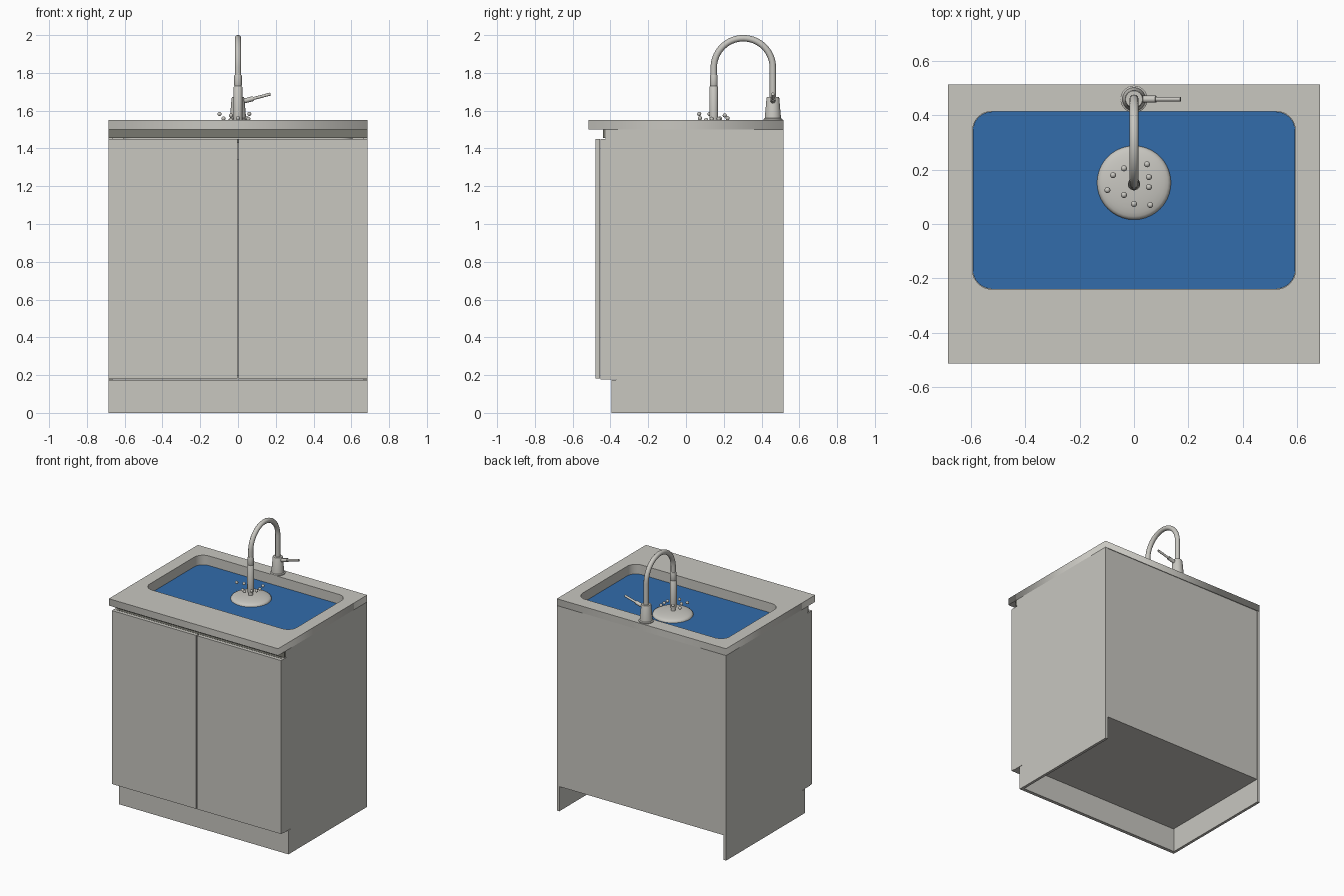
import bpy, bmesh, math
from mathutils import Vector

if "Cube" in bpy.data.objects:
    bpy.data.objects.remove(bpy.data.objects["Cube"], do_unlink=True)


def material(name, rgb):
    m = bpy.data.materials.new(name)
    m.use_nodes = True
    m.diffuse_color = (*rgb, 1)
    m.node_tree.nodes["Principled BSDF"].inputs["Base Color"].default_value = (*rgb, 1)
    return m


GREY = material("warm grey", (0.58, 0.57, 0.53))
DARK = material("shadow grey", (0.19, 0.19, 0.16))
BLUE = material("water blue", (0.032, 0.15, 0.41))

W = 0.685       # half width of the unit
BACK = 0.515    # rear edge of the unit


def add_object(name, bm, mat, smooth=False):
    bmesh.ops.recalc_face_normals(bm, faces=bm.faces)
    me = bpy.data.meshes.new(name)
    bm.to_mesh(me)
    bm.free()
    me.materials.append(mat)
    ob = bpy.data.objects.new(name, me)
    bpy.context.collection.objects.link(ob)
    if smooth:
        shade(ob)
    return ob


def shade(ob):
    bpy.ops.object.select_all(action="DESELECT")
    ob.select_set(True)
    bpy.context.view_layer.objects.active = ob
    bpy.ops.object.shade_smooth_by_angle(angle=math.radians(40))


def box(name, x, y, z, mat=GREY):
    bm = bmesh.new()
    bmesh.ops.create_cube(bm, size=1)
    for v in bm.verts:
        v.co = [lo + (c + 0.5) * (hi - lo) for c, (lo, hi) in zip(v.co, (x, y, z))]
    return add_object(name, bm, mat)


def lathe(name, profile, centre, mat=GREY, steps=32):
    """Spin a (radius, height) profile about a vertical axis."""
    bm = bmesh.new()
    vs = [bm.verts.new((r, 0, z)) for r, z in profile]
    es = [bm.edges.new(pair) for pair in zip(vs, vs[1:])]
    bmesh.ops.spin(bm, geom=vs + es, axis=(0, 0, 1), cent=(0, 0, 0),
                   angle=math.tau, steps=steps)
    bmesh.ops.remove_doubles(bm, verts=bm.verts, dist=1e-5)
    ob = add_object(name, bm, mat, True)
    ob.location = (*centre, 0)
    return ob


def curve_mesh(name, cu, mat, smooth=False):
    temp = bpy.data.objects.new("temp_curve", cu)
    bpy.context.collection.objects.link(temp)
    dg = bpy.context.evaluated_depsgraph_get()
    me = bpy.data.meshes.new_from_object(temp.evaluated_get(dg))
    bpy.data.objects.remove(temp, do_unlink=True)
    bm = bmesh.new()
    bm.from_mesh(me)
    bmesh.ops.remove_doubles(bm, verts=bm.verts, dist=1e-5)
    return add_object(name, bm, mat, smooth)


def add_spline(cu, pts, cyclic):
    sp = cu.splines.new("POLY")
    sp.points.add(len(pts) - 1)
    for p, co in zip(sp.points, pts):
        p.co = (*co, 1)
    sp.use_cyclic_u = cyclic


def slab(name, outlines, z0, z1, mat):
    """Flat plate from closed outlines; inner outlines become holes."""
    cu = bpy.data.curves.new(name, "CURVE")
    cu.dimensions = "2D"
    cu.fill_mode = "BOTH"
    cu.extrude = (z1 - z0) / 2
    for o in outlines:
        add_spline(cu, [(x, y, 0) for x, y in o], True)
    ob = curve_mesh(name, cu, mat)
    ob.location.z = (z0 + z1) / 2
    return ob


def tube(name, pts, radius, mat=GREY):
    cu = bpy.data.curves.new(name, "CURVE")
    cu.dimensions = "3D"
    cu.bevel_depth = radius
    cu.bevel_resolution = 4
    cu.use_fill_caps = True
    add_spline(cu, pts, False)
    return curve_mesh(name, cu, mat, True)


def rounded(grow=0.0, r=0.07, n=8):
    """Rounded outline of the sink opening."""
    hx, y0, y1 = 0.595 + grow, -0.24 - grow, 0.415 + grow
    corners = [(hx - r, y1 - r), (r - hx, y1 - r), (r - hx, y0 + r), (hx - r, y0 + r)]
    return [(cx + r * math.cos(a), cy + r * math.sin(a))
            for q, (cx, cy) in enumerate(corners)
            for a in [(q + i / n) * math.pi / 2 for i in range(n + 1)]]


# Side panels, notched for the toe kick and the finger gap
side_profile = [(-0.37, 0), (BACK, 0), (BACK, 1.5), (-0.425, 1.5), (-0.425, 1.45),
                (-0.453, 1.45), (-0.453, 0.178), (-0.37, 0.178)]
for name, x0 in (("left_side_panel", W - 0.02), ("right_side_panel", -W)):
    bm = bmesh.new()
    face = bm.faces.new([bm.verts.new((x0, y, z)) for y, z in side_profile])
    ext = bmesh.ops.extrude_face_region(bm, geom=[face])
    moved = [g for g in ext["geom"] if isinstance(g, bmesh.types.BMVert)]
    bmesh.ops.translate(bm, verts=moved, vec=(0.02, 0, 0))
    add_object(name, bm, GREY)

# Carcass
IN = W - 0.02
box("back_panel", (-IN, IN), (BACK - 0.025, BACK - 0.005), (0.178, 1.5))
box("bottom_panel", (-IN, IN), (-0.453, BACK - 0.025), (0.178, 0.198))
box("toe_kick", (-W, W), (-0.395, -0.37), (0, 0.175))
box("finger_rail", (-W, W), (-0.44, -0.425), (1.455, 1.5), DARK)
box("rail_shelf", (-IN, IN), (-0.453, -0.40), (1.43, 1.45), DARK)

# Doors
for name, s in (("left_door", 1), ("right_door", -1)):
    box(name, sorted((s * 0.003, s * W)), (-0.48, -0.455), (0.181, 1.45))

# Countertop, basin and water
outer = [(-W, -BACK), (W, -BACK), (W, BACK), (-W, BACK)]
slab("countertop", [outer, rounded()], 1.5, 1.55, GREY)
slab("basin_wall", [rounded(0.012), rounded()], 1.35, 1.5, GREY)
slab("basin_floor", [rounded(0.012)], 1.34, 1.35, GREY)
slab("water", [rounded(-0.001)], 1.474, 1.48, BLUE)

# Splash dome and droplets
SPOUT = (0, 0.152)
dome = [(0, 1.465), (0.125, 1.465), (0.134, 1.47), (0.137, 1.478), (0.134, 1.486)]
dome += [(0.134 * math.cos(a), 1.486 + 0.024 * math.sin(a))
         for a in [i * math.pi / 16 for i in range(1, 8)]] + [(0, 1.51)]
lathe("splash_dome", dome, SPOUT, steps=40)

drops = [(0.048, 0.22, 1.56), (-0.037, 0.205, 1.575), (-0.077, 0.18, 1.558),
         (0.055, 0.173, 1.557), (0.055, 0.136, 1.557), (-0.098, 0.125, 1.582),
         (-0.037, 0.107, 1.55), (0, 0.074, 1.56), (0.06, 0.07, 1.583)]
bm = bmesh.new()
for d in drops:
    new = bmesh.ops.create_uvsphere(bm, u_segments=14, v_segments=8, radius=0.011)
    bmesh.ops.translate(bm, verts=new["verts"], vec=d)
add_object("droplets", bm, GREY, True)

# Gooseneck spout
BASE_Y, HEAD_Y, BEND_Z = 0.46, 0.147, 1.827
mid, rad = (BASE_Y + HEAD_Y) / 2, (BASE_Y - HEAD_Y) / 2
arc = [(0, mid + rad * math.cos(a), BEND_Z + rad * math.sin(a))
       for a in [i * math.pi / 28 for i in range(29)]]
tube("gooseneck", [(0, BASE_Y, 1.6)] + arc + [(0, HEAD_Y, 1.76)], 0.017)

# Spray head and stream
lathe("spray_head", [(0, 1.79), (0.018, 1.79), (0.020, 1.785), (0.021, 1.735),
                     (0.019, 1.73), (0.023, 1.725), (0.023, 1.55),
                     (0.021, 1.53), (0, 1.53)], (0, HEAD_Y))
lathe("stream", [(0, 1.54), (0.015, 1.54), (0.017, 1.49), (0, 1.49)], (0, HEAD_Y))

# Faucet base
lathe("faucet_base", [(0, 1.55), (0.05, 1.55), (0.05, 1.556), (0.043, 1.56),
                      (0.034, 1.665), (0.031, 1.672), (0, 1.672)], (0, BASE_Y))

# Lever handle on the left
start, end = Vector((0.02, BASE_Y, 1.648)), Vector((0.172, BASE_Y, 1.688))
tube("handle_hub", [start, start.lerp(end, 0.4)], 0.013)
tube("handle_lever", [start.lerp(end, 0.35), end], 0.008)
